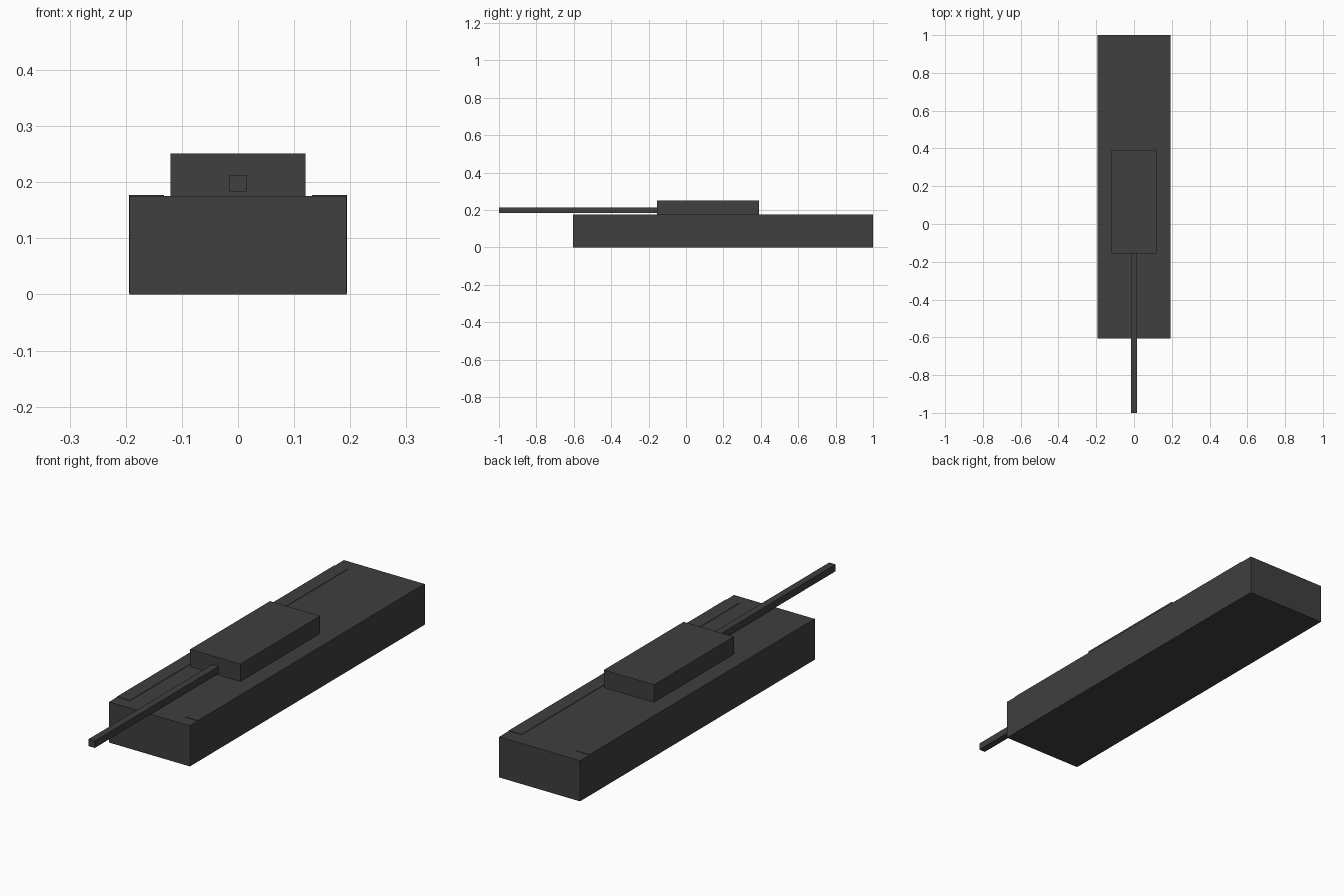
import bpy
import bmesh
from mathutils import Matrix, Vector

if "Cube" in bpy.data.objects:
    bpy.data.objects.remove(bpy.data.objects["Cube"])

# Dark grey paint shared by every part
paint = bpy.data.materials.new("dark_grey")
paint.diffuse_color = (0.05, 0.05, 0.05, 1)
paint.use_nodes = True
paint.node_tree.nodes["Principled BSDF"].inputs["Base Color"].default_value = paint.diffuse_color


def box(name, low, high):
    """Flat-faced box spanning two opposite corners."""
    low, high = Vector(low), Vector(high)
    bm = bmesh.new()
    bmesh.ops.create_cube(bm, size=1, matrix=Matrix.Translation((low + high) / 2)
                          @ Matrix.Diagonal((*(high - low), 1)))
    mesh = bpy.data.meshes.new(name)
    bm.to_mesh(mesh)
    bm.free()
    mesh.materials.append(paint)
    obj = bpy.data.objects.new(name, mesh)
    bpy.context.collection.objects.link(obj)
    return obj


# Main body
box("hull", (-0.1935, -0.605, 0), (0.1935, 1.0, 0.1755))

# Tracks, barely proud of the hull top, mirrored left to right
track = box("tracks", (0.132, -0.55, 0.002), (0.194, 0.935, 0.1775))
track.modifiers.new("mirror_x", 'MIRROR').use_axis[0] = True

# Turret and gun barrel
box("turret", (-0.12, -0.155, 0.1755), (0.12, 0.39, 0.251))
box("barrel", (-0.015, -1.0, 0.183), (0.015, -0.155, 0.213))
